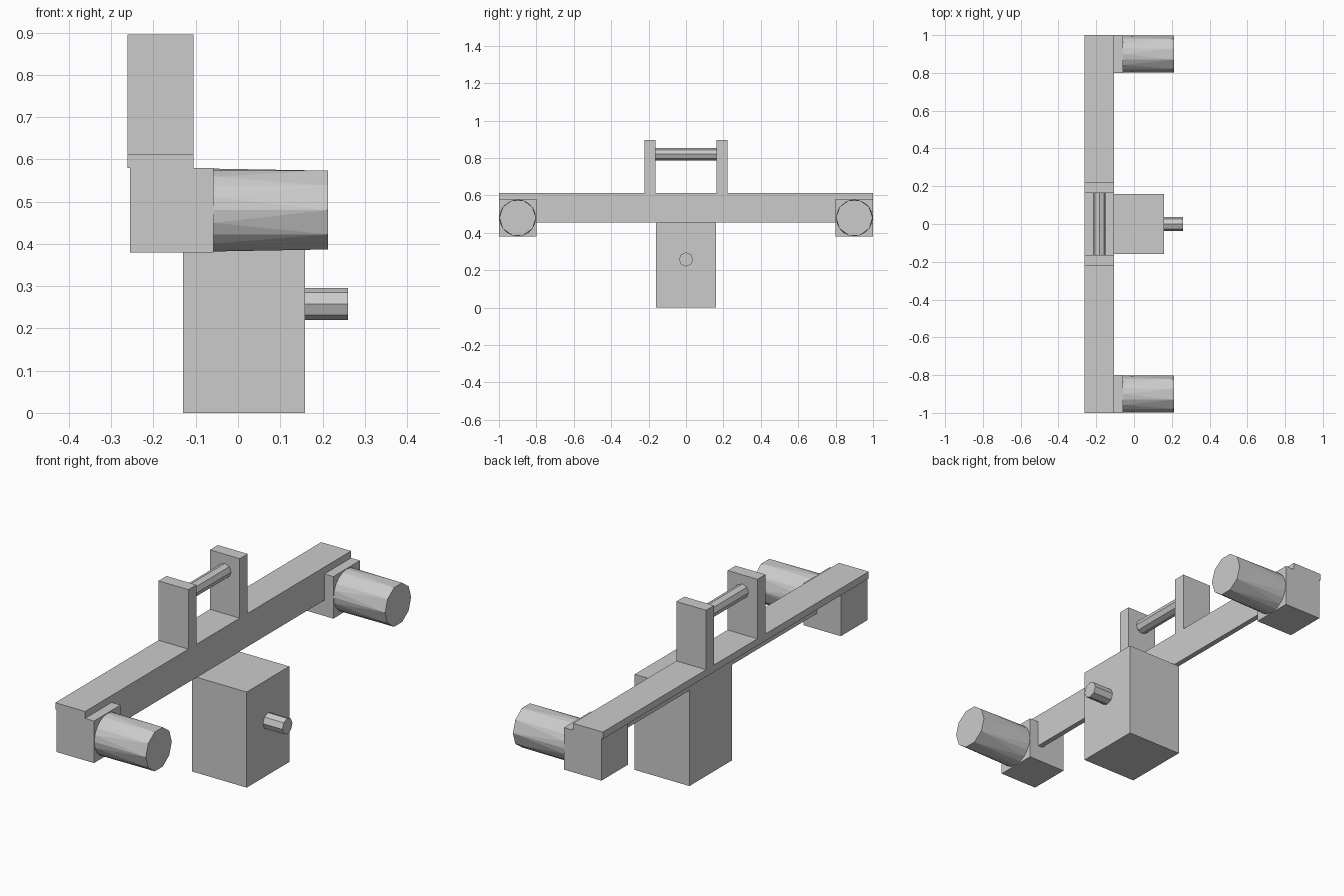
import bpy, bmesh
from math import sin, cos, tau

if "Cube" in bpy.data.objects:
    bpy.data.objects.remove(bpy.data.objects["Cube"])


def finish(name, bm):
    bmesh.ops.recalc_face_normals(bm, faces=bm.faces)
    mesh = bpy.data.meshes.new(name)
    bm.to_mesh(mesh)
    bm.free()
    obj = bpy.data.objects.new(name, mesh)
    bpy.context.collection.objects.link(obj)
    return obj


def box(name, x, y, z):
    """Box from (low, high) ranges on each axis."""
    bm = bmesh.new()
    bmesh.ops.create_cube(bm, size=1)
    for v in bm.verts:
        v.co = [(r[0] + r[1]) / 2 + c * (r[1] - r[0]) for c, r in zip(v.co, (x, y, z))]
    return finish(name, bm)


def rod(name, axis, span, centre, radius, sides_a, sides_b):
    """Faceted rod along x or y; its two ends may have different side counts."""
    bm = bmesh.new()
    for pos, n in zip(span, (sides_a, sides_b)):
        for i in range(n):
            a = tau * i / n
            side, up = centre[0] + radius * cos(a), centre[1] + radius * sin(a)
            bm.verts.new((pos, side, up) if axis == "x" else (side, pos, up))
    bmesh.ops.convex_hull(bm, input=bm.verts)
    bmesh.ops.dissolve_limit(bm, angle_limit=0.002, verts=bm.verts, edges=bm.edges)
    return finish(name, bm)


def angle_beam(name):
    """L-section beam running along y."""
    profile = [(-0.262, 0.613), (-0.105, 0.613), (-0.105, 0.455),
               (-0.13, 0.455), (-0.13, 0.58), (-0.262, 0.58)]
    bm = bmesh.new()
    face = bm.faces.new([bm.verts.new((x, -1, z)) for x, z in profile])
    ext = bmesh.ops.extrude_face_region(bm, geom=[face], use_keep_orig=True)
    moved = [g for g in ext["geom"] if isinstance(g, bmesh.types.BMVert)]
    bmesh.ops.translate(bm, verts=moved, vec=(0, 2, 0))
    return finish(name, bm)


# Beam and the central housing hanging below it
angle_beam("cross_beam")
box("housing", (-0.13, 0.158), (-0.16, 0.16), (0, 0.455))
rod("front_knob", "x", (0.158, 0.26), (0, 0.258), 0.038, 8, 8)

# Handle grip between the two uprights
rod("handle_grip", "y", (-0.165, 0.165), (-0.183, 0.82), 0.033, 8, 8)

# Paired parts on both ends
for side, s in (("left", -1), ("right", 1)):
    box(f"handle_upright_{side}", (-0.262, -0.105), sorted((s * 0.163, s * 0.223)), (0.613, 0.896))
    box(f"lamp_block_{side}", (-0.255, -0.058), sorted((s * 0.8, s * 1.0)), (0.38, 0.58))
    rod(f"lamp_barrel_{side}", "x", (-0.058, 0.213), (s * 0.9, 0.48), 0.098, 20, 10)
